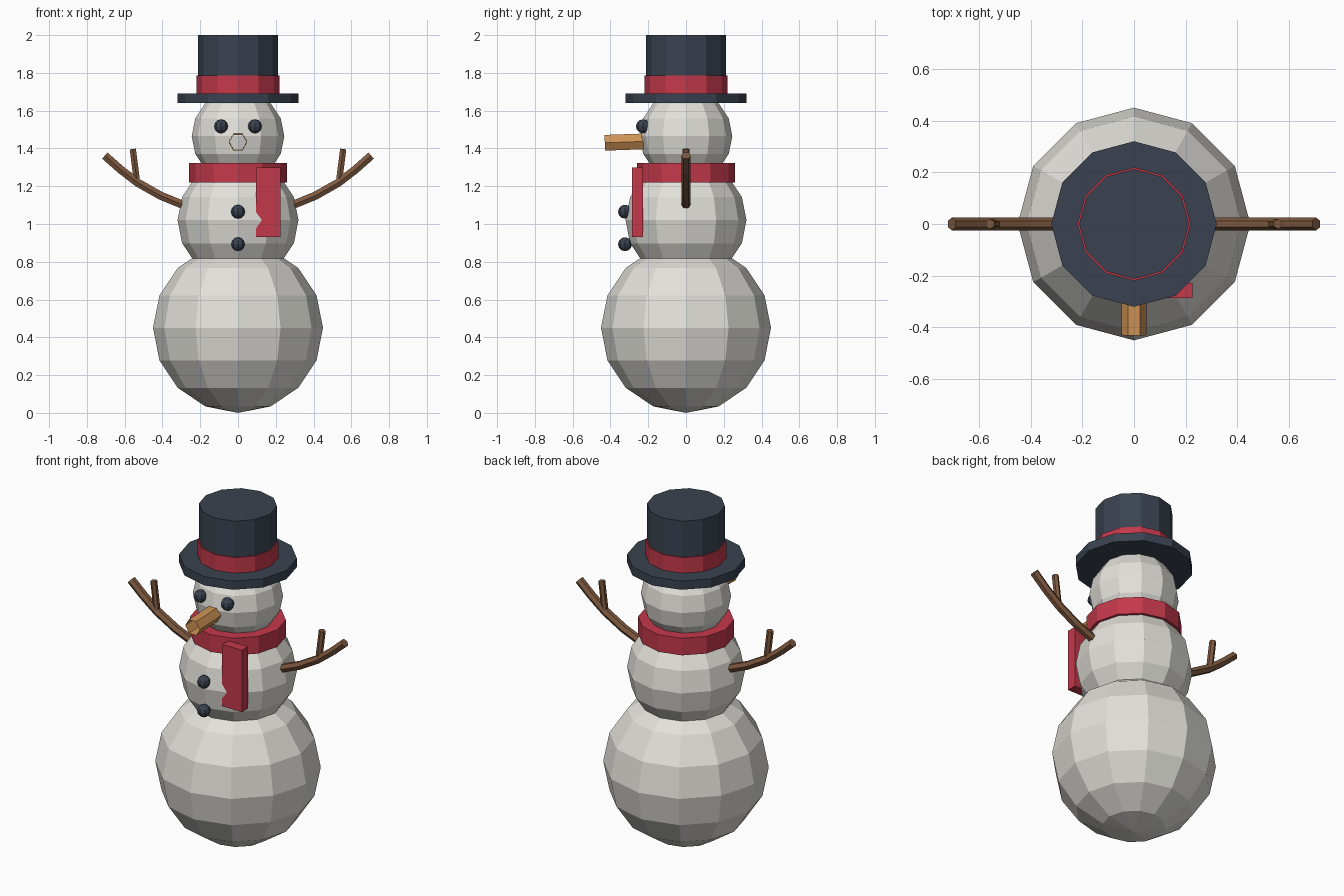
import bpy, bmesh
from math import pi, cos, sin, radians
from mathutils import Matrix, Vector

cube = bpy.data.objects.get("Cube")
if cube:
    bpy.data.objects.remove(cube, do_unlink=True)


def material(name, rgb):
    mat = bpy.data.materials.new(name)
    mat.use_nodes = True
    mat.diffuse_color = (*rgb, 1)
    mat.node_tree.nodes["Principled BSDF"].inputs["Base Color"].default_value = (*rgb, 1)
    return mat


snow = material("snow", (0.76, 0.75, 0.70))
charcoal = material("charcoal", (0.042, 0.055, 0.08))
red = material("scarf_red", (0.55, 0.04, 0.07))
orange = material("carrot_orange", (0.62, 0.29, 0.09))
bark = material("bark_brown", (0.21, 0.10, 0.05))


def finish(name, bm, mat):
    mesh = bpy.data.meshes.new(name)
    bmesh.ops.recalc_face_normals(bm, faces=bm.faces)
    bm.to_mesh(mesh)
    bm.free()
    mesh.materials.append(mat)
    obj = bpy.data.objects.new(name, mesh)
    bpy.context.collection.objects.link(obj)
    return obj


def ball(name, centre, radius, mat, sides=12, rings=8):
    bm = bmesh.new()
    bmesh.ops.create_uvsphere(bm, u_segments=sides, v_segments=rings, radius=radius,
                              matrix=Matrix.Translation(centre))
    return finish(name, bm, mat)


def drum(name, radius, bottom, top, mat):
    bm = bmesh.new()
    bmesh.ops.create_cone(bm, cap_ends=True, segments=12, radius1=radius, radius2=radius,
                          depth=top - bottom,
                          matrix=Matrix.Translation((0, 0, (bottom + top) / 2)))
    return finish(name, bm, mat)


def sweep(bm, path, radius):
    """Six-sided stick along (x, z) points in the plane y = 0."""
    pts = [Vector((x, 0, z)) for x, z in path]
    rings = []
    for i, p in enumerate(pts):
        along = (pts[min(i + 1, len(pts) - 1)] - pts[max(i - 1, 0)]).normalized()
        side = Vector((0, 1, 0))
        up = along.cross(side)
        rings.append([bm.verts.new(p + radius * (cos(a) * side + sin(a) * up))
                      for a in (k * pi / 3 for k in range(6))])
    for low, high in zip(rings, rings[1:]):
        for k in range(6):
            n = (k + 1) % 6
            bm.faces.new((low[k], low[n], high[n], high[k]))
    bm.faces.new(rings[0])
    bm.faces.new(rings[-1])


# Snowballs
ball("lower_body", (0, 0, 0.45), 0.45, snow)
ball("upper_body", (0, 0, 1.02), 0.32, snow)
ball("head", (0, 0, 1.465), 0.245, snow)

# Top hat
drum("hat_brim", 0.32, 1.64, 1.692, charcoal)
drum("hat_crown", 0.212, 1.66, 2.0, charcoal)
drum("hat_band", 0.219, 1.69, 1.785, red)

# Scarf with hanging tail
drum("scarf_wrap", 0.26, 1.22, 1.322, red)
bm = bmesh.new()
bmesh.ops.create_cube(bm, size=1, matrix=Matrix.Translation((0.161, -0.257, 1.115))
                      @ Matrix.Diagonal((0.13, 0.058, 0.37, 1)))
finish("scarf_tail", bm, red)

# Eyes and buttons
for side, label in ((1, "left"), (-1, "right")):
    ball(label + "_eye", (side * 0.09, -0.228, 1.517), 0.037, charcoal, 8, 6)
for label, z in (("upper", 1.065), ("lower", 0.893)):
    ball(label + "_button", (0, -0.323, z), 0.037, charcoal, 8, 6)

# Nose: open six-sided tube, drooping slightly
bm = bmesh.new()
bmesh.ops.create_cone(bm, cap_ends=False, segments=6, radius1=0.048, radius2=0.048, depth=0.23,
                      matrix=Matrix.Translation((0, -0.315, 1.434))
                      @ Matrix.Rotation(radians(92), 4, "X")
                      @ Matrix.Rotation(radians(30), 4, "Z"))
finish("nose", bm, orange)

# Stick arms, each with one twig
ARM = ((0.24, 1.085), (0.3, 1.105), (0.41, 1.15), (0.53, 1.218), (0.62, 1.287), (0.705, 1.362))
TWIG = ((0.535, 1.225), (0.557, 1.397))
for side, label in ((1, "left"), (-1, "right")):
    bm = bmesh.new()
    sweep(bm, [(side * x, z) for x, z in ARM], 0.025)
    sweep(bm, [(side * x, z) for x, z in TWIG], 0.019)
    finish(label + "_arm", bm, bark)
